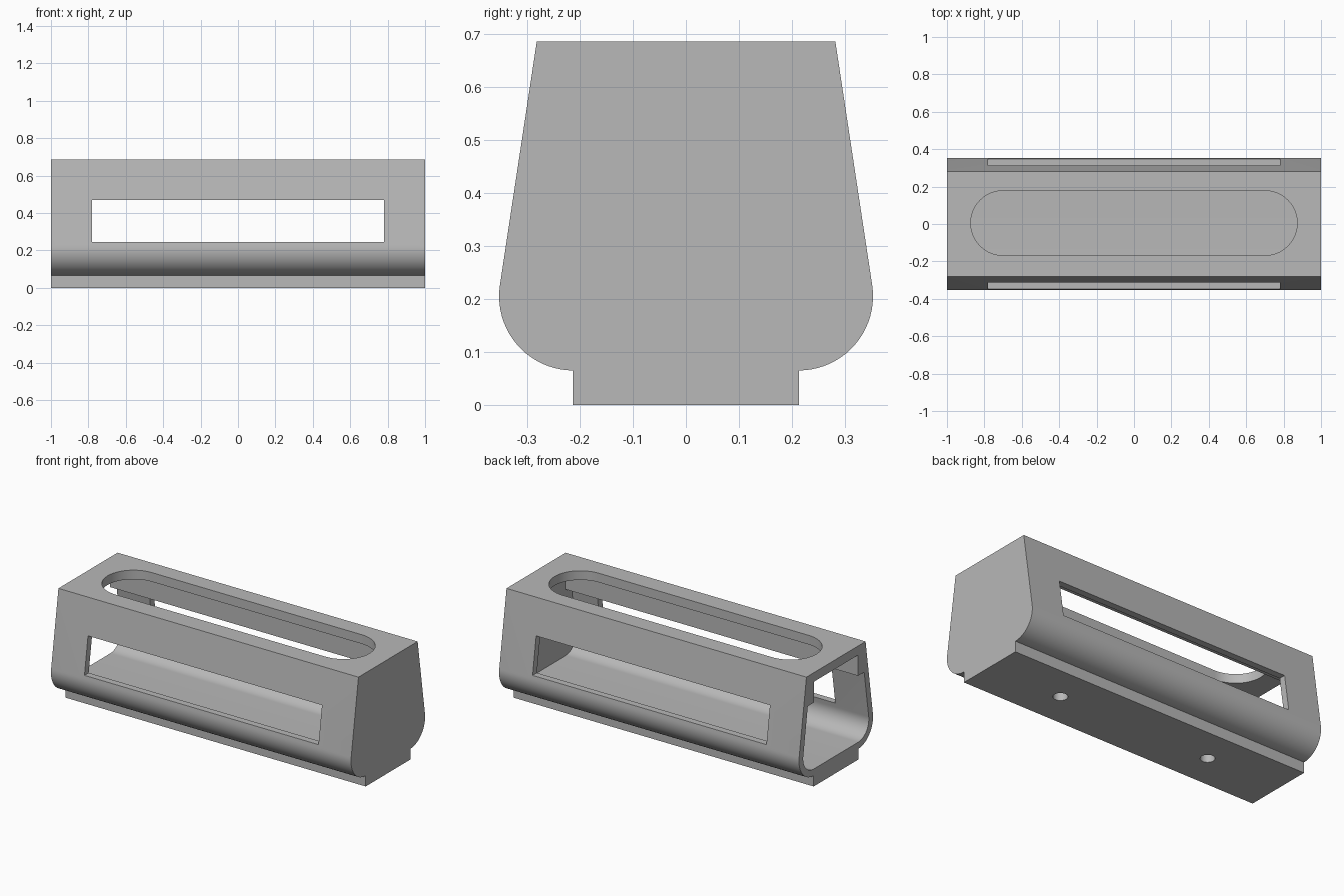
import bpy
import bmesh
from math import sin, cos, radians
from mathutils import Matrix, Vector

if "Cube" in bpy.data.objects:
    bpy.data.objects.remove(bpy.data.objects["Cube"])

WALL = 0.04
TILT = radians(8.6)
ARC_Y, ARC_Z, ARC_R = 0.2125, 0.205, 0.14
TOP = 0.685
CEILING, RAIL_Z, RAIL_Y = 0.63, 0.505, 0.21

plastic = bpy.data.materials.new("light grey plastic")
plastic.use_nodes = True
grey = (0.48, 0.48, 0.48, 1)
plastic.diffuse_color = grey
plastic.node_tree.nodes["Principled BSDF"].inputs["Base Color"].default_value = grey


def prism(name, points, depth):
    """Extrude a closed loop of 3D points along a vector."""
    bm = bmesh.new()
    face = bm.faces.new([bm.verts.new(p) for p in points])
    ext = bmesh.ops.extrude_face_region(bm, geom=[face])
    moved = [v for v in ext["geom"] if isinstance(v, bmesh.types.BMVert)]
    bmesh.ops.translate(bm, verts=moved, vec=Vector(depth))
    bmesh.ops.recalc_face_normals(bm, faces=bm.faces)
    mesh = bpy.data.meshes.new(name)
    bm.to_mesh(mesh)
    bm.free()
    mesh.materials.append(plastic)
    obj = bpy.data.objects.new(name, mesh)
    bpy.context.collection.objects.link(obj)
    return obj


def corner(radius, steps=20):
    """Rounded lower corner that ends tangent to the sloping wall."""
    angles = [radians(-90) + (radians(90) + TILT) * i / steps for i in range(steps + 1)]
    return [(ARC_Y + radius * cos(a), ARC_Z + radius * sin(a)) for a in angles]


def mirrored(half, x):
    """Mirror a half profile of (y, z) points into a closed loop."""
    return [(x, y, z) for y, z in half] + [(x, -y, z) for y, z in reversed(half)]


def slope_y(radius, z):
    """Wall position at a height, offset from the arc centre."""
    return ARC_Y + radius / cos(TILT) - (z - ARC_Z) * sin(TILT) / cos(TILT)


def oblong(x, y, z, reach, radius, steps=24):
    """Slot outline; a reach of zero gives a circle."""
    pts = []
    for side in (1, -1):
        for i in range(steps + (1 if reach else 0)):
            a = radians(-90 * side + 180 * i / steps)
            if side < 0:
                a = radians(90 + 180 * i / steps)
            pts.append((x + side * reach + radius * cos(a), y + radius * sin(a), z))
    return pts


# Outer shell with narrow foot
outer = [(ARC_Y, 0)] + corner(ARC_R) + [(slope_y(ARC_R, TOP), TOP)]
housing = prism("housing", mirrored(outer, -1), (2, 0, 0))

# Cavity, open at one end, with thick rails under the ceiling
inner_r = ARC_R - WALL
inner = corner(inner_r) + [(slope_y(inner_r, RAIL_Z), RAIL_Z),
                           (RAIL_Y, RAIL_Z), (RAIL_Y, CEILING)]
cutters = [prism("cavity_cutter", mirrored(inner, -1.1), (2.05, 0, 0))]

# Long side windows
window = [(-0.78, -0.5, 0.245), (0.78, -0.5, 0.245), (0.78, -0.5, 0.47), (-0.78, -0.5, 0.47)]
cutters.append(prism("window_cutter", window, (0, 1, 0)))

# Rounded slot in the top
cutters.append(prism("slot_cutter", oblong(0, 0.005, 0.56, 0.70, 0.173), (0, 0, 0.3)))

# Blind screw holes in the foot
for x in (-0.51, 0.51):
    cutters.append(prism("hole_cutter", oblong(x, 0, -0.1, 0, 0.04), (0, 0, 0.16)))

# Cut the openings
bpy.context.view_layer.objects.active = housing
for cutter in cutters:
    cutter.hide_render = True
    mod = housing.modifiers.new("cut", "BOOLEAN")
    mod.operation = "DIFFERENCE"
    mod.solver = "EXACT"
    mod.object = cutter
    bpy.ops.object.modifier_apply(modifier=mod.name)
    bpy.data.objects.remove(cutter)

# Smooth the rounded surfaces and keep the edges sharp
for obj in bpy.context.selected_objects:
    obj.select_set(False)
housing.select_set(True)
bpy.ops.object.shade_smooth_by_angle(angle=radians(30))
